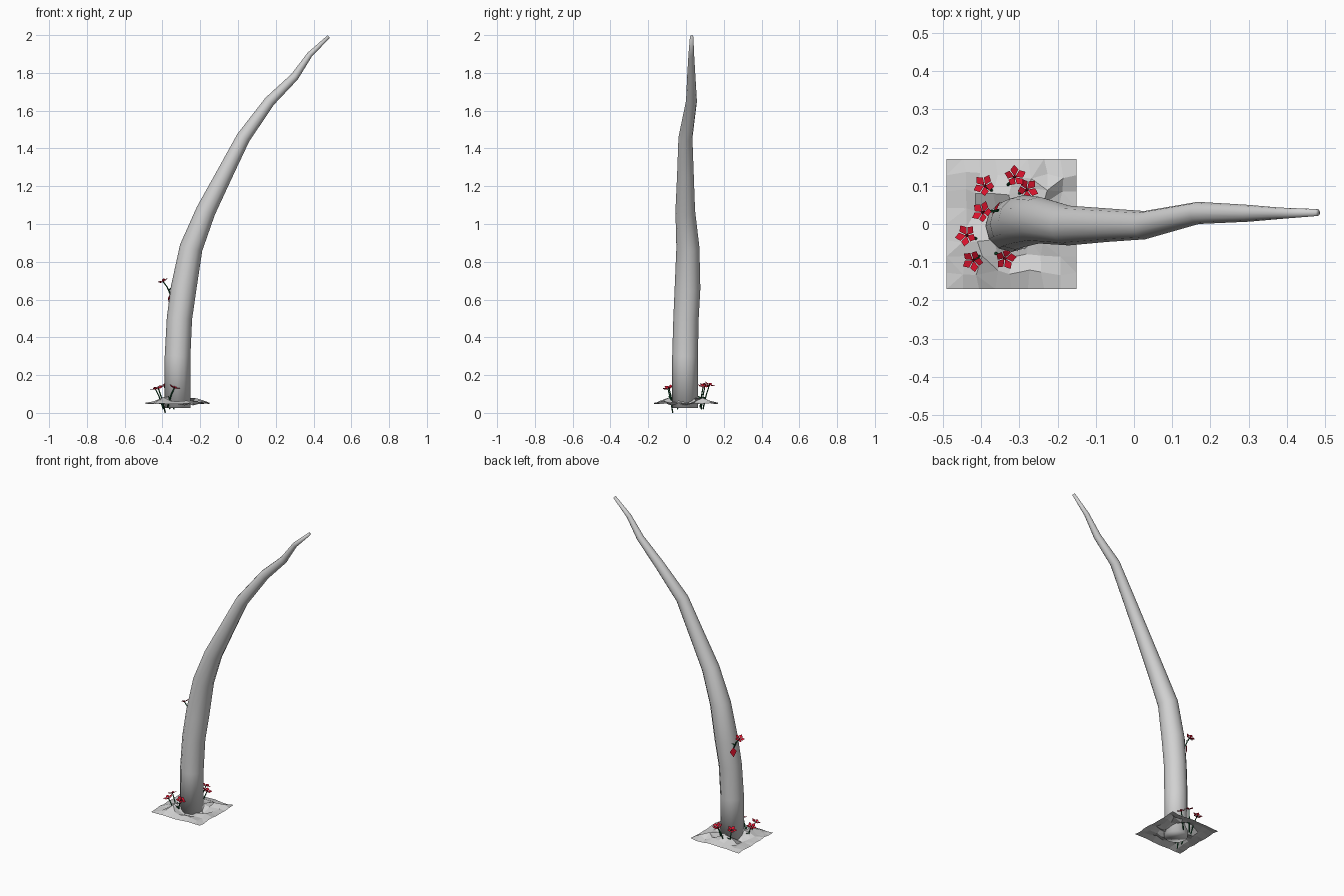
import bpy, bmesh, math, random
from mathutils import Vector

if "Cube" in bpy.data.objects:
    bpy.data.objects.remove(bpy.data.objects["Cube"], do_unlink=True)
random.seed(4)


def material(name, color):
    m = bpy.data.materials.new(name)
    m.use_nodes = True
    m.diffuse_color = (*color, 1)
    m.node_tree.nodes["Principled BSDF"].inputs["Base Color"].default_value = (*color, 1)
    return m


GREY = material("stone grey", (0.64, 0.64, 0.64))
RED = material("petal red", (0.68, 0.006, 0.025))
DARK = material("flower centre dark red", (0.16, 0.003, 0.01))
GREEN = material("stem green", (0.008, 0.09, 0.03))


def finish(bm, name, mats, smooth=True):
    mesh = bpy.data.meshes.new(name)
    for f in bm.faces:
        f.smooth = smooth
    bm.to_mesh(mesh)
    bm.free()
    for m in mats:
        mesh.materials.append(m)
    obj = bpy.data.objects.new(name, mesh)
    bpy.context.collection.objects.link(obj)
    return obj


def tube(bm, path, radii, sides, mat=0):
    """Sweep a round section along the path, ends capped."""
    pts = [Vector(p) for p in path]
    rings = []
    for i, (p, r) in enumerate(zip(pts, radii)):
        t = (pts[min(i + 1, len(pts) - 1)] - pts[max(i - 1, 0)]).normalized()
        u = Vector((0, 1, 0)).cross(t).normalized()
        v = t.cross(u)
        angles = [math.tau * k / sides for k in range(sides)]
        rings.append([bm.verts.new(p + r * (u * math.cos(a) + v * math.sin(a))) for a in angles])
    faces = [bm.faces.new(rings[0][::-1]), bm.faces.new(rings[-1])]
    for a, b in zip(rings, rings[1:]):
        for k in range(sides):
            j = (k + 1) % sides
            faces.append(bm.faces.new((a[k], a[j], b[j], b[k])))
    for f in faces:
        f.material_index = mat


def petal(bm, centre, rot, angle, length):
    """Flat pointed petal rising outward from the centre."""
    shape = [(0.05, 0), (0.6, -0.37), (1, 0), (0.6, 0.37)]
    c, s = math.cos(angle), math.sin(angle)
    v = [bm.verts.new(centre + rot @ (Vector((x * c - y * s, x * s + y * c, x * 0.33)) * length))
         for x, y in shape]
    bm.faces.new(v).material_index = 1


def flower(name, root, head, lean):
    bm = bmesh.new()
    root, head = Vector(root), Vector(head)
    out = Vector((lean[0], lean[1], 1)).normalized()
    rot = out.to_track_quat("Z", "Y")
    # stem
    bend = root.lerp(head, 0.55) + Vector((0, 0, 0.01))
    tube(bm, [root, bend, head], [0.004, 0.0035, 0.003], 6)
    # small leaf beside the stem
    side = out.cross(Vector((0, 0, 1))).normalized()
    low = root.lerp(head, 0.35)
    leaf = [low, low + side * 0.012 + Vector((0, 0, 0.012)), low + side * 0.02 + Vector((0, 0, 0.025)),
            low + Vector((0, 0, 0.016))]
    bm.faces.new([bm.verts.new(p) for p in leaf])
    # five petals and the centre
    turn = random.random()
    for k in range(5):
        petal(bm, head, rot, turn + math.tau * k / 5, 0.03)
    tube(bm, [head, head + out * 0.007], [0.004, 0.0025], 6, 2)
    return finish(bm, name, [GREEN, RED, DARK])


# curved tapering column: x, y, z, radius
SPINE = [
    (-0.32, -0.005, 0.025, 0.069), (-0.32, -0.005, 0.3, 0.068),
    (-0.31, 0, 0.5, 0.067), (-0.288, 0.008, 0.66, 0.068),
    (-0.248, 0.01, 0.875, 0.061), (-0.17, -0.004, 1.07, 0.052),
    (-0.072, -0.003, 1.262, 0.044), (0.028, -0.003, 1.457, 0.037),
    (0.168, 0.029, 1.65, 0.029), (0.30, 0.028, 1.78, 0.022),
    (0.38, 0.028, 1.897, 0.015), (0.48, 0.03, 1.992, 0.009),
]
bm = bmesh.new()
tube(bm, [s[:3] for s in SPINE], [s[3] for s in SPINE], 12)
finish(bm, "curved_column", [GREY])

# broken ground sheet, rough around the foot of the column
bm = bmesh.new()
bmesh.ops.create_grid(bm, x_segments=8, y_segments=8, size=0.17)
for v in bm.verts:
    reach = max(abs(v.co.x), abs(v.co.y))
    if reach < 0.16:
        rough = 0.035 if reach < 0.11 else 0.012
        v.co.x += random.uniform(-0.01, 0.01)
        v.co.y += random.uniform(-0.01, 0.01)
        v.co.z = 0.055 + random.uniform(-0.5, 1) * rough
    else:
        v.co.z = 0.046 + random.uniform(0, 0.008)
    v.co.x -= 0.32
bmesh.ops.triangulate(bm, faces=[f for f in bm.faces if random.random() < 0.4])
finish(bm, "ground_patch", [GREY], smooth=False)

# flowers around the foot: head, then root
FLOWERS = [
    ((-0.39, 0.10, 0.14), (-0.36, 0.08, 0.02)), ((-0.312, 0.123, 0.145), (-0.34, 0.09, 0.02)),
    ((-0.28, 0.09, 0.135), (-0.31, 0.075, 0.03)), ((-0.437, -0.03, 0.125), (-0.395, -0.045, 0.02)),
    ((-0.42, -0.095, 0.125), (-0.385, -0.07, 0.001)), ((-0.338, -0.09, 0.13), (-0.373, -0.07, 0.03)),
]
for i, (head, root) in enumerate(FLOWERS):
    out = (Vector(head) - Vector(root)).to_2d().normalized()
    flower(f"ground_flower_{i + 1}", root, head, out * 0.4)

# flower growing from the column, with a petal lying against the surface below it
flower("column_flower", (-0.35, 0.036, 0.61), (-0.395, 0.03, 0.693), (-0.5, 0.3))
bm = bmesh.new()
rot = Vector((-0.85, 0.5, 0.45)).to_track_quat("Z", "Y")
petal(bm, Vector((-0.364, 0.043, 0.57)), rot, math.pi / 2, 0.06)
finish(bm, "loose_petal", [GREEN, RED])
